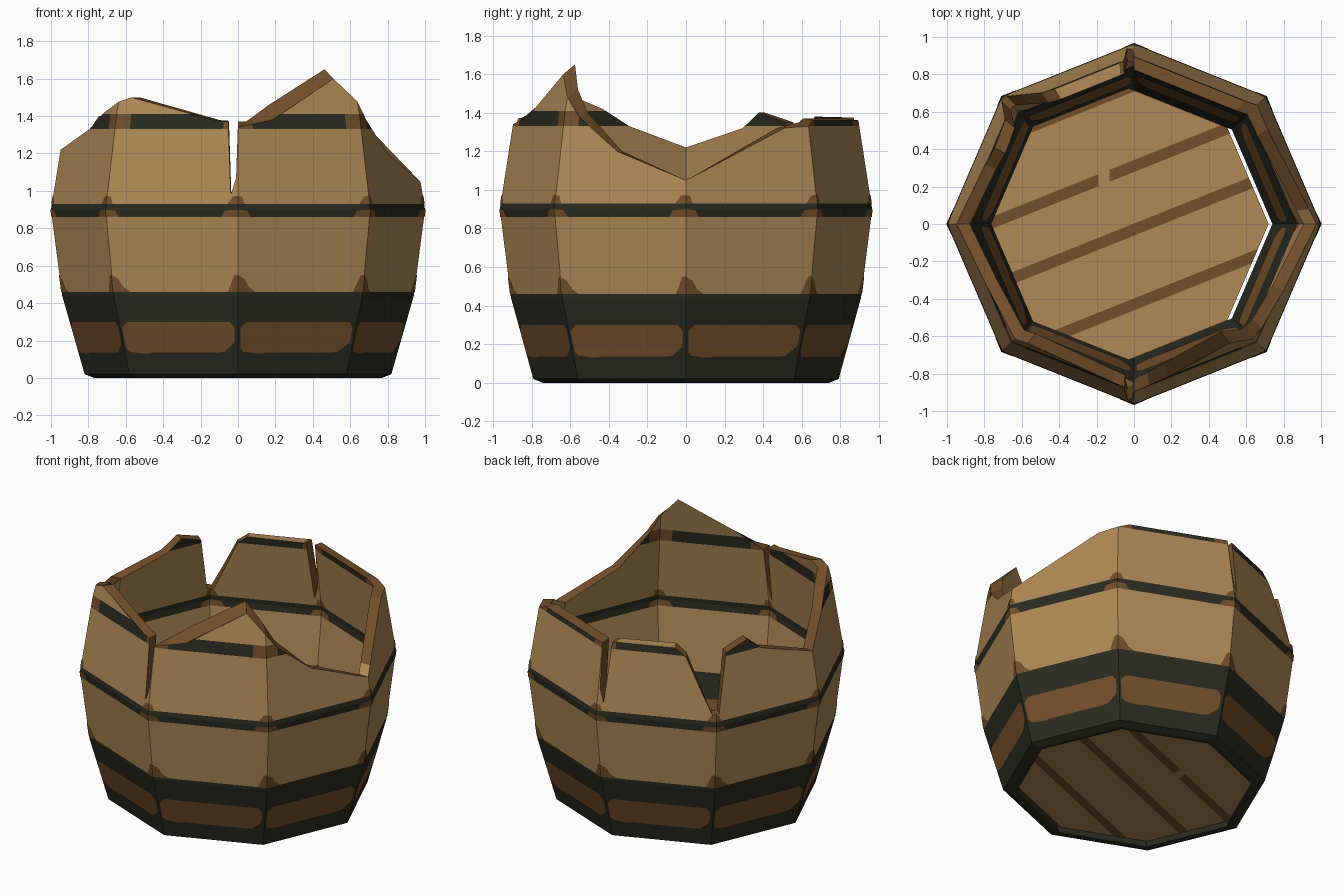
import bpy, bmesh, math
from mathutils import Vector

if "Cube" in bpy.data.objects:
    bpy.data.objects.remove(bpy.data.objects["Cube"])

def material(name, col):
    m = bpy.data.materials.new(name)
    m.diffuse_color = (*col, 1)
    m.use_nodes = True
    m.node_tree.nodes["Principled BSDF"].inputs["Base Color"].default_value = m.diffuse_color
    return m

MATS = [material("golden wood", (.43, .25, .092)),
        material("brown stain", (.175, .078, .023)),
        material("dark iron", (.023, .025, .016))]
WOOD, BROWN, IRON = 0, 1, 2
THICK = .07

def lerp_table(table, x):
    for a, b in zip(table, table[1:]):
        if x <= b[0]:
            f = (x - a[0]) / (b[0] - a[0])
            return a[1] + (b[1] - a[1]) * f
    return table[-1][1]

# Barrel profile (height, radius)
PROFILE = [(0, .77), (.02, .82), (.44, .94), (.9, 1.0), (1.41, .918), (1.7, .845)]
INNER = [(0, .74), (.02, .75)] + [(z, r - THICK) for z, r in PROFILE[2:]]

def corner(k):
    a = math.radians(45 * k)
    return Vector((math.cos(a), .965 * math.sin(a), 0))

def point(k, t, z, prof, push=0):
    """Point on side k (0-7), t across the side, at height z."""
    p = corner(k).lerp(corner(k + 1), t) * (lerp_table(prof, z) + push)
    p.z = z
    return p

# Broken top edge: position around (in sides from +x), outer height, inner height
TOP = [(0, 1.05, 1.05), (.8, 1.32, 1.32), (1, 1.33, 1.35), (1.1, 1.36, 1.37),
       (2, 1.36, 1.37), (2.015, 1.07, 1.07), (2.055, .98, .98), (2.085, 1.375, 1.375),
       (2.65, 1.375, 1.38), (2.75, 1.32, 1.33), (2.97, .97, .97), (3.03, .98, .98),
       (3.12, 1.35, 1.35), (3.35, 1.4, 1.4), (3.5, 1.32, 1.32), (4, 1.22, 1.22),
       (4.5, 1.33, 1.33), (4.75, 1.42, 1.42), (5.1, 1.5, 1.5), (5.83, 1.375, 1.38),
       (5.92, 1.37, 1.37), (5.945, .98, .98), (5.985, 1.07, 1.07), (6, 1.34, 1.34),
       (6.28, 1.38, 1.46), (6.83, 1.6, 1.65), (7, 1.48, 1.52), (7.12, 1.38, 1.4),
       (7.45, 1.2, 1.2), (8, 1.05, 1.05)]
OUT_TOP = [(u, a) for u, a, b in TOP]
IN_TOP = [(u, b) for u, a, b in TOP]
CUTS = sorted({u for u, a, b in TOP} |
              {round(k + f, 3) for k in range(8) for f in (0, .12, .88)} | {8})
LEVELS = [0, .02, .44, .46, .86, .9, .93, 1.33, 1.41, 1.7]

def clip(poly, z, sign):
    """Keep the part of a (t, z) polygon above (+1) or below (-1) height z."""
    out = []
    for p, q in zip(poly, poly[1:] + poly[:1]):
        dp, dq = (p[1] - z) * sign, (q[1] - z) * sign
        if dp >= 0:
            out.append(p)
        if dp * dq < 0:
            f = dp / (dp - dq)
            out.append((p[0] + (q[0] - p[0]) * f, z))
    return out

def colour(t, z):
    if z < .46 or .86 < z < .93:
        return IRON
    if 1.33 < z < 1.41:
        return BROWN if t < .12 or t > .88 else IRON
    return WOOD

def add_face(bm, pts, mat):
    clean = [p for i, p in enumerate(pts) if (p - pts[i - 1]).length > 1e-5]
    if len(clean) > 2:
        bm.faces.new([bm.verts.new(p) for p in clean]).material_index = mat

def finish(bm, name):
    me = bpy.data.meshes.new(name)
    bm.to_mesh(me)
    bm.free()
    for m in MATS:
        me.materials.append(m)
    ob = bpy.data.objects.new(name, me)
    bpy.context.collection.objects.link(ob)
    return ob

# Barrel wall: outer skin, inner skin, broken rim, bottom rim
bm = bmesh.new()
for u0, u1 in zip(CUTS, CUTS[1:]):
    k = int((u0 + u1) / 2)
    t0, t1 = u0 - k, u1 - k
    for prof, top, flip in ((PROFILE, OUT_TOP, False), (INNER, IN_TOP, True)):
        column = [(t0, 0), (t1, 0), (t1, lerp_table(top, u1)), (t0, lerp_table(top, u0))]
        for lo, hi in zip(LEVELS, LEVELS[1:]):
            poly = clip(clip(column, lo, 1), hi, -1)
            if len(poly) > 2:
                pts = [point(k, t, z, prof) for t, z in poly]
                add_face(bm, pts[::-1] if flip else pts,
                         colour((t0 + t1) / 2, (lo + hi) / 2))
    rim = [point(k, t0, lerp_table(OUT_TOP, u0), PROFILE),
           point(k, t1, lerp_table(OUT_TOP, u1), PROFILE),
           point(k, t1, lerp_table(IN_TOP, u1), INNER),
           point(k, t0, lerp_table(IN_TOP, u0), INNER)]
    add_face(bm, rim, WOOD if 2.1 < u0 < 2.6 or u0 < .1 else BROWN)
    foot = [point(k, t, 0, p) for t, p in
            ((t0, INNER), (t1, INNER), (t1, PROFILE), (t0, PROFILE))]
    add_face(bm, foot, IRON)
bmesh.ops.remove_doubles(bm, verts=bm.verts, dist=1e-5)
finish(bm, "barrel_wall")

# Painted panels and corner stains, thin plates on both skins
STAINS = [
    [(.02, .16), (.05, .14), (.16, .13), (.2, .13), (.24, .135), (.82, .135), (.88, .14),
     (.97, .19), (.97, .27), (.93, .30), (.07, .30), (.02, .27)],       # lower panel
    [(0, .46), (.14, .46), (.09, .485), (.05, .53), (0, .55)],            # above lower hoop
    [(.92, .46), (1, .46), (1, .55), (.97, .55)],
    [(0, .86), (.1, .86), (.07, .895), (0, .9)],                          # on middle hoop
    [(.87, .86), (1, .86), (1, .9), (.9, .895)],
    [(0, .93), (.05, .93), (.03, .97), (0, .97)],                         # above middle hoop
    [(.92, .93), (1, .93), (1, .975), (.96, .97)]]
bm = bmesh.new()
for k in range(8):
    for prof, push, flip in ((PROFILE, .003, False), (INNER, -.003, True)):
        for stain in STAINS:
            pts = [point(k, t, z, prof, push) for t, z in stain]
            add_face(bm, pts[::-1] if flip else pts, BROWN)
finish(bm, "stain_plates")

# Floor board, slightly shifted so a gap shows on the right
bm = bmesh.new()
ring = [bm.verts.new(corner(k) * .755 + Vector((-.035, 0, .05))) for k in range(8)]
base = bm.faces.new(ring)
ext = bmesh.ops.extrude_face_region(bm, geom=[base])
bmesh.ops.translate(bm, vec=(0, 0, .02),
                    verts=[v for v in ext["geom"] if isinstance(v, bmesh.types.BMVert)])
STRIPES, SLOPE, HALF = (.74, .31, -.03, -.43), .4, .032
for c in STRIPES:
    for s in (-HALF, HALF):
        bmesh.ops.bisect_plane(bm, geom=bm.verts[:] + bm.edges[:] + bm.faces[:],
                               plane_co=(0, c + s, 0), plane_no=(-SLOPE, 1, 0))
# small break in the second stripe
for x in (-.19, -.13):
    strip = [f for f in bm.faces
             if abs(f.calc_center_median().y - SLOPE * f.calc_center_median().x - .31) < HALF]
    geom = set(strip)
    for f in strip:
        geom.update(f.edges)
        geom.update(f.verts)
    bmesh.ops.bisect_plane(bm, geom=list(geom), plane_co=(x, 0, 0), plane_no=(1, 0, 0))
for f in bm.faces:
    c = f.calc_center_median()
    off = c.y - SLOPE * c.x
    gap = abs(off - .31) < HALF and -.19 < c.x < -.13
    f.material_index = BROWN if not gap and any(abs(off - s) < HALF for s in STRIPES) else WOOD
bmesh.ops.recalc_face_normals(bm, faces=bm.faces)
finish(bm, "floor_board")
